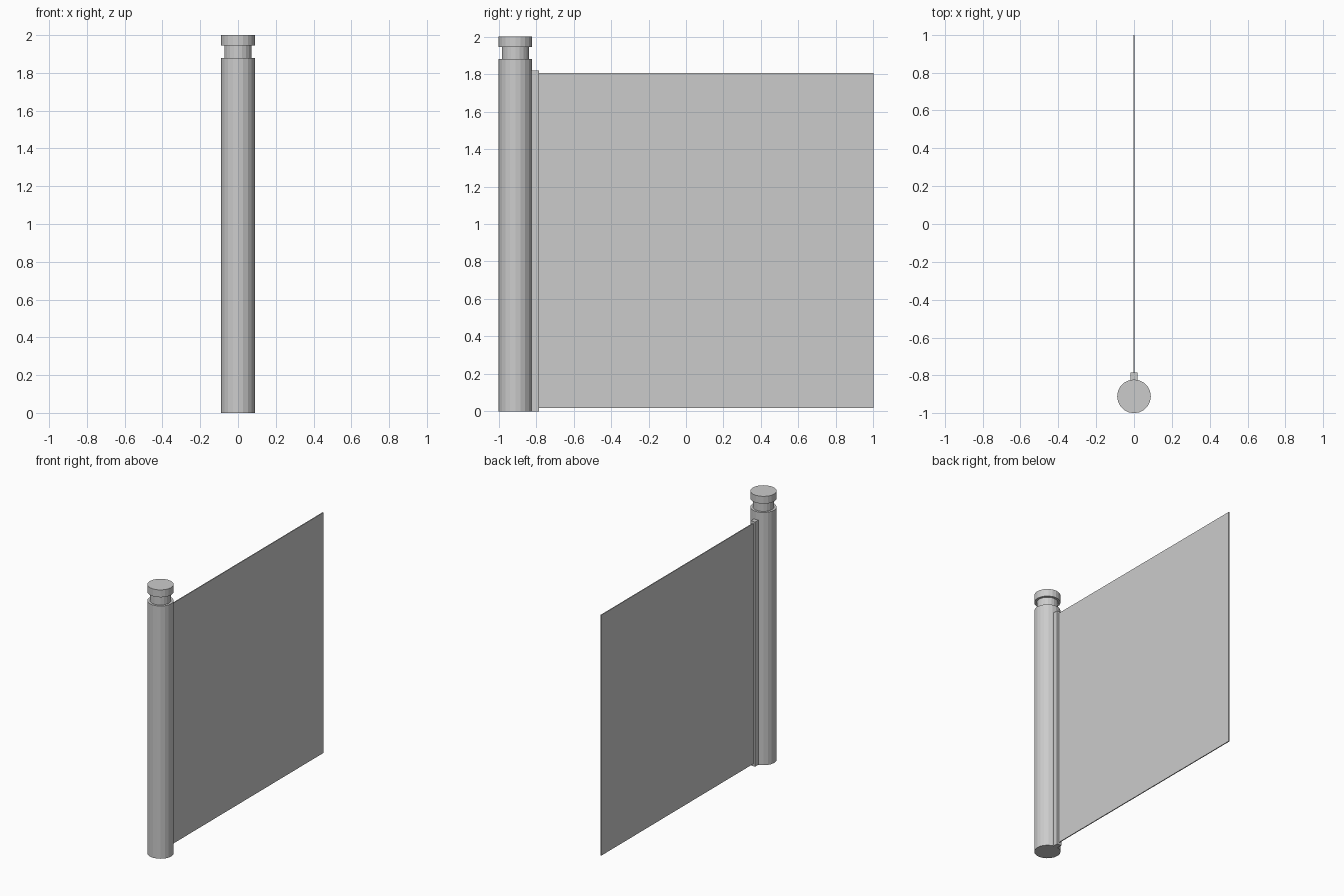
import bpy

cube = bpy.data.objects.get("Cube")
if cube:
    bpy.data.objects.remove(cube, do_unlink=True)

POST_Y = -0.911

grey = bpy.data.materials.new("plain_grey")
grey.use_nodes = True
colour = (0.6, 0.6, 0.6, 1)
grey.diffuse_color = colour
grey.node_tree.nodes["Principled BSDF"].inputs["Base Color"].default_value = colour


def finish(name):
    obj = bpy.context.object
    obj.name = name
    obj.data.materials.append(grey)
    return obj


def cylinder(name, radius, bottom, top):
    bpy.ops.mesh.primitive_cylinder_add(
        vertices=20, radius=radius, depth=top - bottom,
        location=(0, POST_Y, (bottom + top) / 2))
    return finish(name)


def box(name, width, front, back, bottom, top):
    bpy.ops.mesh.primitive_cube_add(
        size=1, location=(0, (front + back) / 2, (bottom + top) / 2))
    obj = finish(name)
    obj.scale = (width, back - front, top - bottom)
    bpy.ops.object.transform_apply(location=False, rotation=False, scale=True)
    return obj


# Round post with a narrow neck and a flat cap
cylinder("post", 0.089, 0, 1.88)
cylinder("post_neck", 0.072, 1.88, 1.945)
cylinder("post_cap", 0.089, 1.945, 2)

# Thin panel held by a batten along the post
box("batten", 0.036, -0.83, -0.786, 0, 1.82)
box("panel", 0.007, -0.79, 1, 0.017, 1.806)
